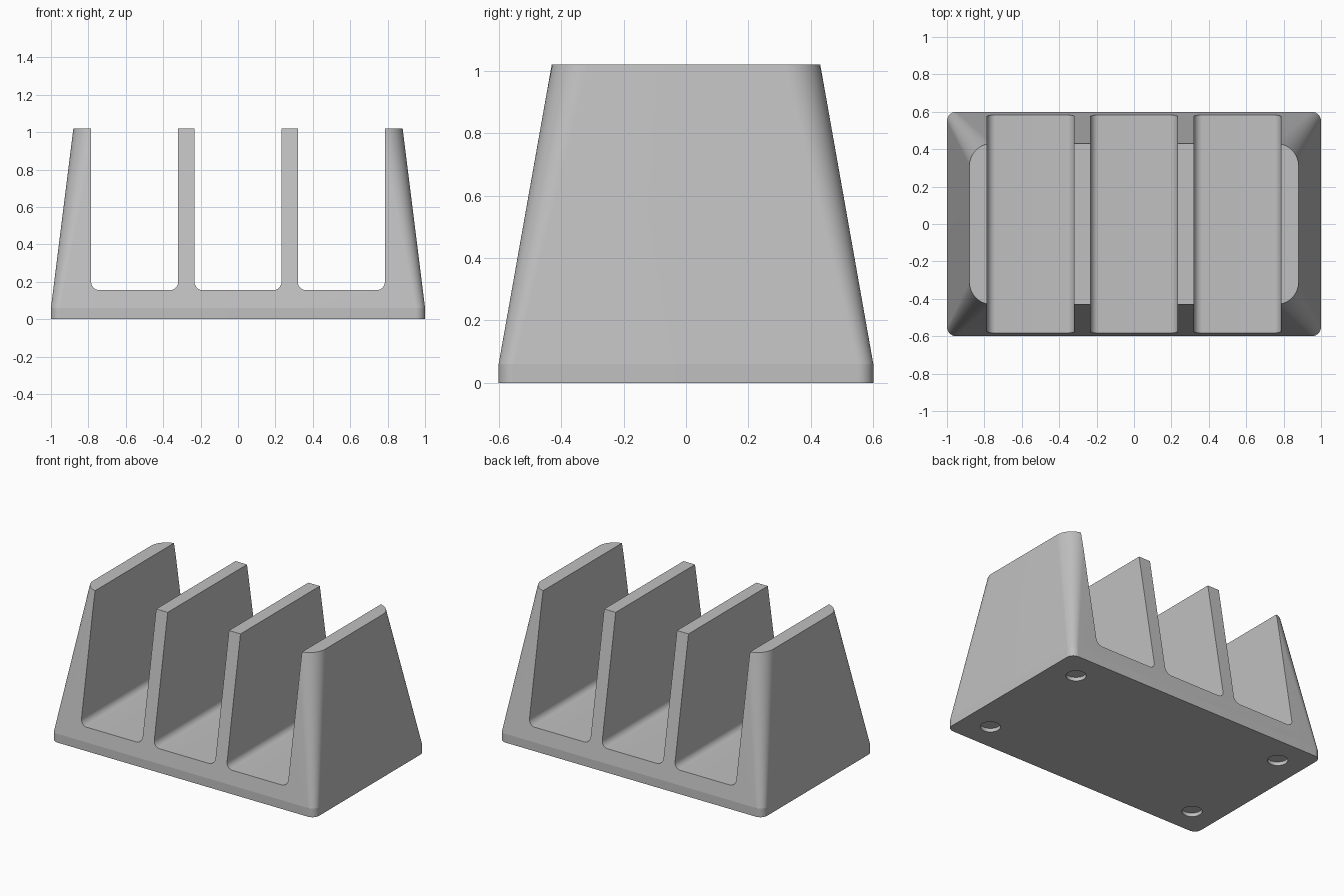
import bpy
import bmesh
from math import sin, cos, pi, radians

cube = bpy.data.objects.get("Cube")
if cube:
    bpy.data.objects.remove(cube, do_unlink=True)

grey = bpy.data.materials.new("light grey plastic")
grey.use_nodes = True
colour = (0.53, 0.53, 0.53, 1)
grey.diffuse_color = colour
grey.node_tree.nodes["Principled BSDF"].inputs["Base Color"].default_value = colour

STEPS = 24  # segments per rounded corner


def arc(cx, cy, r, start):
    """Quarter circle, counter-clockwise from the given quadrant."""
    return [(cx + r * cos((start + i / STEPS) * pi / 2),
             cy + r * sin((start + i / STEPS) * pi / 2)) for i in range(STEPS + 1)]


def rounded_rect(hx, hy, r):
    corners = [(1, 1), (-1, 1), (-1, -1), (1, -1)]
    return [p for q, (sx, sy) in enumerate(corners)
            for p in arc(sx * (hx - r), sy * (hy - r), r, q)]


def loft(bm, rings):
    """Skin a list of equal-length 3D rings and cap both ends."""
    rows = [[bm.verts.new(p) for p in ring] for ring in rings]
    n = len(rows[0])
    for a, b in zip(rows, rows[1:]):
        for i in range(n):
            j = (i + 1) % n
            bm.faces.new((a[i], a[j], b[j], b[i]))
    bm.faces.new(rows[0][::-1])
    bm.faces.new(rows[-1])


def finish(name, bm):
    bmesh.ops.recalc_face_normals(bm, faces=bm.faces)
    mesh = bpy.data.meshes.new(name)
    bm.to_mesh(mesh)
    bm.free()
    mesh.materials.append(grey)
    obj = bpy.data.objects.new(name, mesh)
    bpy.context.collection.objects.link(obj)
    return obj


# Tapered block: short upright foot, then sloping walls with widening corners
bm = bmesh.new()
sections = [(0, 1.0, 0.6, 0.05), (0.06, 1.0, 0.6, 0.05), (1.02, 0.88, 0.43, 0.12)]
loft(bm, [[(x, y, z) for x, y in rounded_rect(hx, hy, r)] for z, hx, hy, r in sections])
holder = finish("slotted_holder", bm)

# Cutters: three round-cornered slots and four shallow foot recesses
bm = bmesh.new()
half, floor, r = 0.2325, 0.155, 0.045
for cx in (-0.5525, 0, 0.5525):
    profile = (arc(cx - half + r, floor + r, r, 2) + arc(cx + half - r, floor + r, r, 3)
               + [(cx + half, 1.3), (cx - half, 1.3)])
    loft(bm, [[(x, y, z) for x, z in profile] for y in (-1, 1)])
for sx in (-1, 1):
    for sy in (-1, 1):
        circle = rounded_rect(0.0625, 0.0625, 0.0624)
        loft(bm, [[(sx * 0.81 + x, sy * 0.41 + y, z) for x, y in circle]
                  for z in (-0.1, 0.025)])
cutter = finish("slot_and_foot_cutter", bm)
cutter.hide_render = True

# Cut, then smooth the rounded areas only
bpy.ops.object.select_all(action='DESELECT')
holder.select_set(True)
bpy.context.view_layer.objects.active = holder
cut = holder.modifiers.new("cut", 'BOOLEAN')
cut.operation = 'DIFFERENCE'
cut.solver = 'EXACT'
cut.object = cutter
bpy.ops.object.modifier_apply(modifier=cut.name)
bpy.data.objects.remove(cutter, do_unlink=True)
bpy.ops.object.shade_smooth_by_angle(angle=radians(6))
